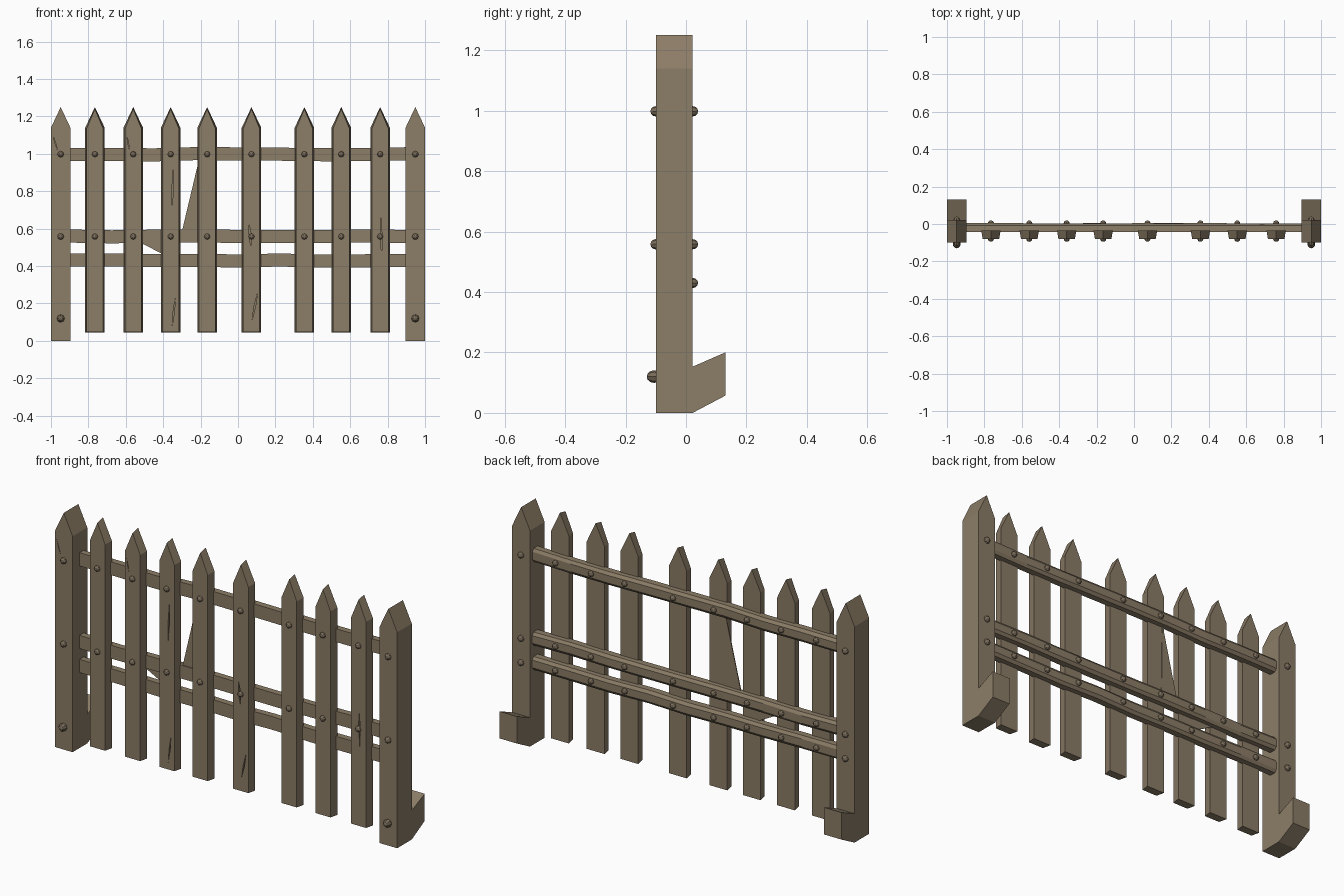
import bpy, bmesh, math, random
from mathutils import Matrix

if "Cube" in bpy.data.objects:
    bpy.data.objects.remove(bpy.data.objects["Cube"])
random.seed(4)

def mat(name, col):
    m = bpy.data.materials.new(name)
    m.diffuse_color = (*col, 1)
    m.use_nodes = True
    m.node_tree.nodes["Principled BSDF"].inputs["Base Color"].default_value = m.diffuse_color
    return m

WOOD = mat("weathered wood", (0.262, 0.205, 0.135))
BOLT = mat("dull bolt", (0.190, 0.148, 0.100))

def finish(bm, name, m):
    bmesh.ops.recalc_face_normals(bm, faces=bm.faces)
    me = bpy.data.meshes.new(name)
    bm.to_mesh(me)
    bm.free()
    me.materials.append(m)
    ob = bpy.data.objects.new(name, me)
    bpy.context.collection.objects.link(ob)
    return ob

def loft(name, a, b, m=WOOD):
    """Solid between two matching outlines."""
    bm = bmesh.new()
    va, vb = [bm.verts.new(p) for p in a], [bm.verts.new(p) for p in b]
    bm.faces.new(va)
    bm.faces.new(vb[::-1])
    n = len(a)
    for i in range(n):
        j = (i + 1) % n
        bm.faces.new((va[i], va[j], vb[j], vb[i]))
    return finish(bm, name, m)

def pointed(x, w, z0, y, shoulder=1.14, top=1.25):
    h = w / 2
    return [(x-h, y, z0), (x+h, y, z0), (x+h, y, shoulder), (x, y, top), (x-h, y, shoulder)]

def crack(board, x0, z0, x1, z1, w, y, depth=0.012):
    """Cut a thin tapered split into the front of a board."""
    mx, mz = (x0+x1)/2, (z0+z1)/2
    out = [(x0, z0), (mx+w/2, mz), (x1, z1), (mx-w/2, mz)]
    c = loft("crack_cutter", [(p, y-0.02, q) for p, q in out], [(p, y+depth, q) for p, q in out])
    c.hide_render = True
    c.hide_viewport = True
    mod = board.modifiers.new("crack", 'BOOLEAN')
    mod.operation, mod.object, mod.solver = 'DIFFERENCE', c, 'EXACT'

def bolt(x, y, z, side, r=0.017, depth=0.018):
    """Domed bolt head facing front (-1) or back (+1)."""
    bm = bmesh.new()
    bmesh.ops.create_uvsphere(bm, u_segments=8, v_segments=6, radius=1)
    bmesh.ops.transform(bm, matrix=Matrix.Translation((x, y, z))
                        @ Matrix.Rotation(math.pi/2, 4, 'X')
                        @ Matrix.Diagonal((r, r, depth, 1)), verts=bm.verts)
    finish(bm, "bolt_front" if side < 0 else "bolt_back", BOLT)

RAILS = (0.998, 0.558, 0.43)

# end posts with stub feet
for s in (-1, 1):
    x = s * 0.948
    post = loft("post", pointed(x, 0.104, 0, -0.10), pointed(x, 0.104, 0, 0.022))
    foot = [(0.015, 0.0), (0.022, 0.0), (0.13, 0.057), (0.13, 0.2), (0.022, 0.153), (0.015, 0.153)]
    loft("post_foot", [(x-0.052, y, z) for y, z in foot], [(x+0.052, y, z) for y, z in foot])
    for z in RAILS[:2]:
        bolt(x, -0.10, z, -1)
    for z in RAILS:
        bolt(x, 0.022, z, 1)
    bolt(x, -0.105, 0.12, -1, 0.021, 0.025)
    if s < 0:
        crack(post, -0.99, 1.10, -0.965, 1.02, 0.004, -0.10)

# pickets, slightly narrower at the front
pickets = {}
for x in (-0.765, -0.56, -0.36, -0.165, 0.072, 0.355, 0.552, 0.76):
    pickets[x] = loft("picket", pointed(x, 0.088, 0.047, -0.08, 1.135, 1.24),
                      pointed(x, 0.104, 0.045, -0.034))
    for z in RAILS[:2]:
        bolt(x, -0.08, z, -1, 0.016, 0.015)
    for z in RAILS:
        bolt(x, 0.004, z, 1, 0.016, 0.015)

# splits in the picket fronts
for x, x0, z0, x1, z1, w in (
        (-0.36, -0.352, 0.72, -0.345, 0.93, 0.008),
        (-0.36, -0.352, 0.08, -0.335, 0.23, 0.007),
        (0.072, 0.070, 0.50, 0.060, 0.62, 0.014),
        (0.072, 0.075, 0.11, 0.105, 0.26, 0.008),
        (0.76, 0.768, 0.46, 0.763, 0.66, 0.010),
        (-0.56, -0.595, 1.10, -0.58, 1.02, 0.004)):
    crack(pickets[x], x0, z0, x1, z1, w, -0.08)

# rails, with bevelled back edges and slight unevenness
for zc in RAILS:
    bm = bmesh.new()
    rings = []
    for i in range(9):
        x = -0.9 + 1.8 * i / 8
        d, k = random.uniform(-0.004, 0.004), random.uniform(0, 0.004)
        sec = [(-0.042, -0.035), (-0.008, -0.035), (0.005-k, -0.02),
               (0.005-k, 0.02), (-0.008, 0.035), (-0.042, 0.035)]
        rings.append([bm.verts.new((x, y, zc + z + d)) for y, z in sec])
    for a, b in zip(rings, rings[1:]):
        for i in range(6):
            j = (i + 1) % 6
            bm.faces.new((a[i], a[j], b[j], b[i]))
    bm.faces.new(rings[0])
    bm.faces.new(rings[-1][::-1])
    finish(bm, "rail", WOOD)

# splinters torn off a picket and a rail
for tri in ([(-0.205, 0.985), (-0.30, 0.585), (-0.20, 0.585)],
            [(-0.52, 0.525), (-0.40, 0.525), (-0.40, 0.462)]):
    loft("splinter", [(x, -0.036, z) for x, z in tri], [(x, -0.031, z) for x, z in tri])
